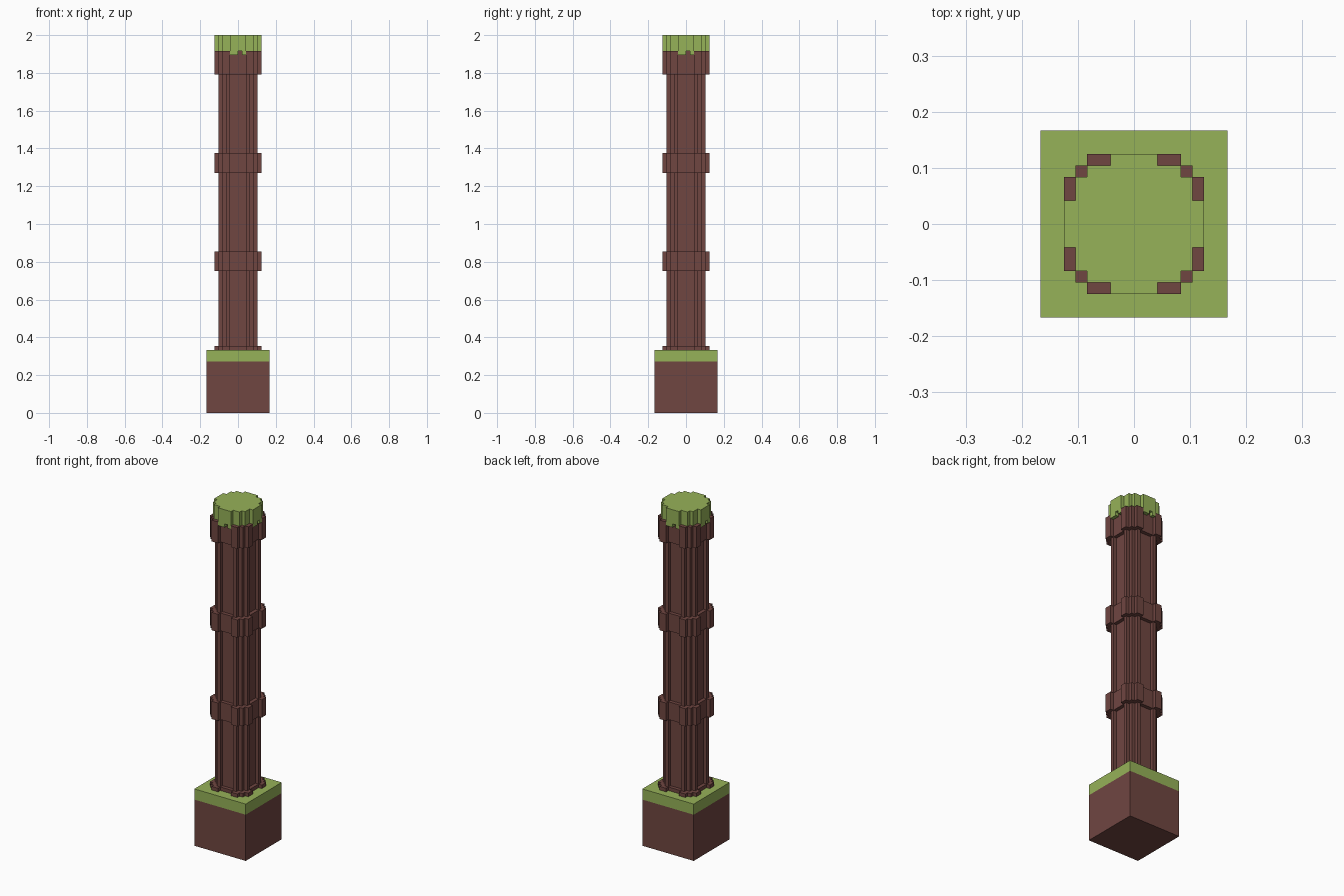
import bpy
import bmesh

if "Cube" in bpy.data.objects:
    bpy.data.objects.remove(bpy.data.objects["Cube"], do_unlink=True)

U = 2 / 96  # one block of the model


def material(name, rgb):
    mat = bpy.data.materials.new(name)
    mat.use_nodes = True
    mat.diffuse_color = (*rgb, 1)
    bsdf = mat.node_tree.nodes["Principled BSDF"]
    bsdf.inputs["Base Color"].default_value = (*rgb, 1)
    bsdf.inputs["Roughness"].default_value = 0.9
    return mat


grass = material("grass_green", (0.305, 0.445, 0.098))
soil = material("soil_brown", (0.162, 0.061, 0.053))


def four_way(corner):
    """Repeat one corner outline around the vertical axis."""
    outline, pts = [], list(corner)
    for _ in range(4):
        outline += pts
        pts = [(-y, x) for x, y in pts]
    return outline


def prism(name, outline, low, high, mat):
    """Extrude an outline between two heights, in blocks."""
    bm = bmesh.new()
    face = bm.faces.new([bm.verts.new((x * U, y * U, low * U)) for x, y in outline])
    top = bmesh.ops.extrude_face_region(bm, geom=[face])["geom"]
    verts = [v for v in top if isinstance(v, bmesh.types.BMVert)]
    bmesh.ops.translate(bm, verts=verts, vec=(0, 0, (high - low) * U))
    bmesh.ops.recalc_face_normals(bm, faces=bm.faces)
    mesh = bpy.data.meshes.new(name)
    bm.to_mesh(mesh)
    bm.free()
    mesh.materials.append(mat)
    obj = bpy.data.objects.new(name, mesh)
    bpy.context.collection.objects.link(obj)
    return obj


# Stepped corner outlines
square = four_way([(8, 8)])
shaft = four_way([(4, 2), (5, 2), (5, 3), (4, 3), (4, 4), (3, 4), (3, 5), (2, 5), (2, 4)])
collar = four_way([(5, 2), (6, 2), (6, 4), (5, 4), (5, 5), (4, 5), (4, 6), (2, 6), (2, 5)])
disc = four_way([(6, 2), (5, 2), (5, 4), (4, 4), (4, 5), (2, 5), (2, 6)])

# Ground block with grass layer
prism("ground_soil", square, 0, 13, soil)
prism("ground_grass", square, 13, 16, grass)

# Fluted pillar and its collars
prism("pillar_shaft", shaft, 16, 92, soil)
for name, low, high in (("foot", 16, 17), ("lower", 36, 41),
                        ("upper", 61, 66), ("top", 86, 92)):
    prism(name + "_collar", collar, low, high, soil)

# Grass cap with hanging tufts on each side
prism("cap_grass", disc, 92, 96, grass)
for side, turns in (("front", 0), ("left", 1), ("back", 2), ("right", 3)):
    for label, x0, x1 in (("wide", -2, 0), ("narrow", 1, 2)):
        tuft = [(x0, -6), (x1, -6), (x1, -5), (x0, -5)]
        for _ in range(turns):
            tuft = [(-y, x) for x, y in tuft]
        prism(f"{side}_{label}_tuft", tuft, 91, 92, grass)
